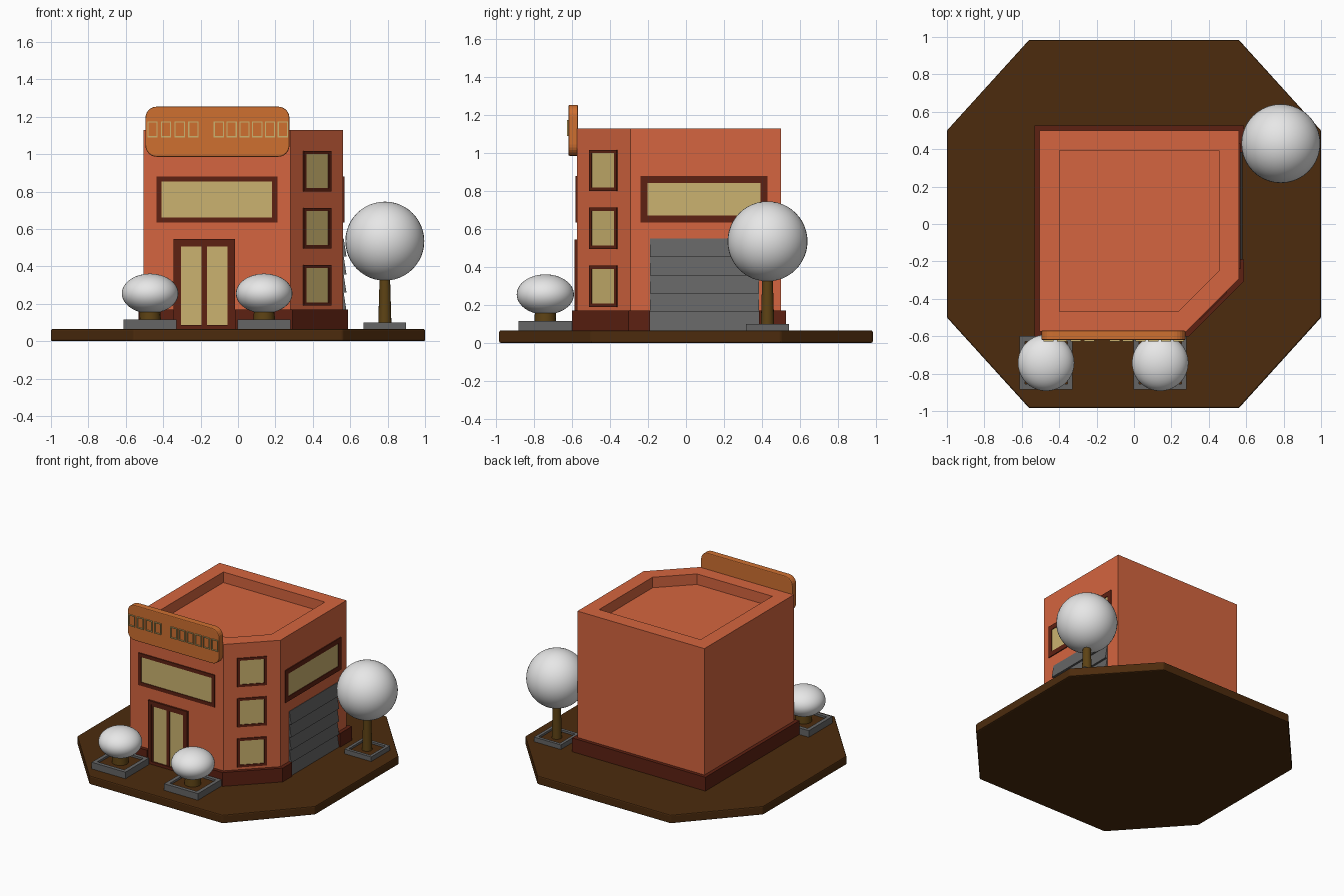
import bpy, bmesh, math
from mathutils import Matrix, Vector

if "Cube" in bpy.data.objects:
    bpy.data.objects.remove(bpy.data.objects["Cube"])


def material(name, r, g, b):
    m = bpy.data.materials.new(name)
    m.diffuse_color = (r, g, b, 1)
    m.use_nodes = True
    m.node_tree.nodes["Principled BSDF"].inputs["Base Color"].default_value = m.diffuse_color
    return m


WALL = material("terracotta", 0.66, 0.13, 0.05)
TRIM = material("dark_red", 0.11, 0.015, 0.006)
GLASS = material("cream_glass", 0.60, 0.45, 0.16)
SIGN = material("orange", 0.62, 0.16, 0.03)
GREY = material("grey", 0.13, 0.13, 0.13)
EARTH = material("earth_brown", 0.072, 0.024, 0.004)
BARK = material("bark", 0.11, 0.055, 0.007)
LEAF = material("pale_leaf", 0.8, 0.8, 0.8)


def finish(name, bm, mat, matrix=None, bevel=0, smooth=False):
    bmesh.ops.recalc_face_normals(bm, faces=bm.faces)
    mesh = bpy.data.meshes.new(name)
    bm.to_mesh(mesh)
    bm.free()
    mesh.materials.append(mat)
    ob = bpy.data.objects.new(name, mesh)
    bpy.context.collection.objects.link(ob)
    if matrix:
        ob.matrix_world = matrix
    if bevel:
        mod = ob.modifiers.new("bevel", 'BEVEL')
        mod.width, mod.segments = bevel, 2
    if smooth:
        bpy.ops.object.select_all(action='DESELECT')
        bpy.context.view_layer.objects.active = ob
        ob.select_set(True)
        bpy.ops.object.shade_smooth_by_angle(angle=math.radians(35))
    return ob


def add_prism(bm, pts, low, high):
    """Extrude an outline in xy from low to high and return the top face."""
    face = bm.faces.new([bm.verts.new((x, y, low)) for x, y in pts])
    up = bmesh.ops.extrude_face_region(bm, geom=[face])["geom"]
    bmesh.ops.translate(bm, vec=(0, 0, high - low),
                        verts=[v for v in up if isinstance(v, bmesh.types.BMVert)])
    return [f for f in up if isinstance(f, bmesh.types.BMFace)][0]


def add_box(bm, x0, x1, y0, y1, z0, z1):
    m = Matrix.Translation(((x0 + x1) / 2, (y0 + y1) / 2, (z0 + z1) / 2))
    bmesh.ops.create_cube(bm, size=1, matrix=m @ Matrix.Diagonal((x1 - x0, y1 - y0, z1 - z0, 1)))


def add_frame(bm, x0, x1, z0, z1, t, depth):
    """Four bars standing out of a wall (local -y is outward)."""
    add_box(bm, x0, x1, -depth, 0.01, z0, z0 + t)
    add_box(bm, x0, x1, -depth, 0.01, z1 - t, z1)
    add_box(bm, x0, x0 + t, -depth, 0.01, z0 + t, z1 - t)
    add_box(bm, x1 - t, x1, -depth, 0.01, z0 + t, z1 - t)


def window(name, wall, x0, x1, z0, z1, t):
    bm = bmesh.new()
    add_frame(bm, x0, x1, z0, z1, t, 0.007)
    finish(name + "_frame", bm, TRIM, wall)
    bm = bmesh.new()
    add_box(bm, x0 + t, x1 - t, -0.002, 0.005, z0 + t, z1 - t)
    finish(name + "_glass", bm, GLASS, wall)


# Wall frames: local x runs along the wall, local -y points outward
L, R, F, B = -0.505, 0.562, -0.575, 0.50
CX, CY = 0.28, -0.293
FRONT = Matrix.Translation((0, F, 0))
RIGHT = Matrix.Translation((R, 0, 0)) @ Matrix.Rotation(math.pi / 2, 4, 'Z')
CORNER = Matrix.Translation(((CX + R) / 2, (F + CY) / 2, 0)) @ Matrix.Rotation(math.pi / 4, 4, 'Z')

# Octagonal ground slab
bm = bmesh.new()
add_prism(bm, [(-.56, -.985), (.56, -.985), (1, -.5), (1, .5),
               (.56, .985), (-.56, .985), (-1, .5), (-1, -.5)], 0, 0.065)
finish("ground_slab", bm, EARTH, bevel=0.008)

# Building shell with a sunken roof
bm = bmesh.new()
top = add_prism(bm, [(L, F), (CX, F), (R, CY), (R, B), (L, B)], 0.06, 1.13)
bm.normal_update()
bmesh.ops.recalc_face_normals(bm, faces=bm.faces)
bmesh.ops.inset_region(bm, faces=[top], thickness=0.107, use_even_offset=True)
bmesh.ops.translate(bm, verts=top.verts, vec=(0, 0, -0.08))
# new wall faces under the sunken roof
rim = list(top.edges)
bmesh.ops.translate(bm, verts=top.verts, vec=(0, 0, 0.08))
wall = bmesh.ops.extrude_face_region(bm, geom=[top])["geom"]
bmesh.ops.translate(bm, vec=(0, 0, -0.08), verts=[v for v in wall if isinstance(v, bmesh.types.BMVert)])
if top.is_valid:
    bmesh.ops.delete(bm, geom=[top], context='FACES_ONLY')
finish("building_shell", bm, WALL)

# Plinth, left open at the door and the garage
o, k = 0.027, 0.011
bm = bmesh.new()
add_prism(bm, [(-.345, F), (-.345, F - o), (L - o, F - o), (L - o, B + o), (R + o, B + o), (R + o, .385),
               (R, .385), (R, B), (L, B), (L, F)], 0.06, 0.17)
add_prism(bm, [(R, -.19), (R + o, -.19), (R + o, CY - k), (CX + k, F - o), (-.015, F - o),
               (-.015, F), (CX, F), (R, CY)], 0.06, 0.17)
finish("plinth", bm, TRIM)

# Windows
window("front_window", FRONT, -0.435, 0.21, 0.635, 0.88, 0.027)
window("side_window", RIGHT, -0.24, 0.43, 0.635, 0.88, 0.036)
for i, z in enumerate((0.19, 0.495, 0.80)):
    window(f"corner_window_{i + 1}", CORNER, -0.103, 0.103, z, z + 0.218, 0.018)

# Double door
bm = bmesh.new()
add_frame(bm, -0.345, -0.015, 0.06, 0.545, 0.026, 0.014)
add_frame(bm, -0.319, -0.18, 0.07, 0.519, 0.014, 0.008)
add_frame(bm, -0.18, -0.041, 0.07, 0.519, 0.014, 0.008)
finish("door_frame", bm, TRIM, FRONT)
bm = bmesh.new()
for x in (-0.308, -0.168):
    add_box(bm, x, x + 0.116, -0.003, 0.005, 0.08, 0.508)
finish("door_glass", bm, GLASS, FRONT)

# Garage shutter of slanted slats
bm = bmesh.new()
for i in range(5):
    z = 0.065 + i * 0.097
    a, b = (bm.faces.new([bm.verts.new((x, y, h)) for y, h in
            ((0.005, z), (-0.018, z), (-0.003, z + 0.097), (0.005, z + 0.097))])
            for x in (-0.19, 0.385))
    for j in range(4):
        n = (j + 1) % 4
        bm.faces.new((a.verts[j], a.verts[n], b.verts[n], b.verts[j]))
finish("garage_shutter", bm, GREY, RIGHT)

# Rounded sign board, outlined in xz
bm = bmesh.new()
pts = []
for i, (sx, sz) in enumerate(((1, 1), (-1, 1), (-1, -1), (1, -1))):
    for s in range(7):
        a = math.pi / 2 * (i + s / 6)
        pts.append((-0.11 + sx * 0.325 + 0.06 * math.cos(a), 1.12 + sz * 0.074 + 0.06 * math.sin(a)))
add_prism(bm, pts, -0.005, 0.045)
finish("sign_board", bm, SIGN, FRONT @ Matrix.Rotation(math.pi / 2, 4, 'X'), bevel=0.006)

# Row of blank raised frames on the sign
bm = bmesh.new()
for start, count, pitch in ((-0.485, 4, 0.073), (-0.13, 6, 0.0685)):
    for i in range(count):
        x = start + i * pitch
        add_frame(bm, x, x + 0.055, 1.09, 1.175, 0.006, 0.008)
finish("sign_frames", bm, GLASS, Matrix.Translation((0, F - 0.045, 0)))


# Planters with round crowns
def plant(name, x, y, half, rim_top, trunk, crown_z, crown):
    place = Matrix.Translation((x, y, 0))
    bm = bmesh.new()
    t = half * 0.2
    for s in (-1, 1):
        add_box(bm, -half, half, *sorted((s * half, s * (half - t))), 0.05, rim_top)
        add_box(bm, *sorted((s * half, s * (half - t))), -half + t, half - t, 0.05, rim_top)
    finish(name + "_planter", bm, GREY, place)
    bm = bmesh.new()
    add_box(bm, -half + t, half - t, -half + t, half - t, 0.05, rim_top - 0.015)
    finish(name + "_soil", bm, EARTH, place)
    r0, r1 = trunk
    z0, z1 = 0.07, crown_z
    bm = bmesh.new()
    bmesh.ops.create_cone(bm, cap_ends=True, segments=16, radius1=r0, radius2=r1, depth=z1 - z0,
                          matrix=Matrix.Translation((0, 0, (z0 + z1) / 2)))
    finish(name + "_trunk", bm, BARK, place, smooth=True)
    bm = bmesh.new()
    bmesh.ops.create_uvsphere(bm, u_segments=40, v_segments=24, radius=1, matrix=Matrix.Translation(
        (0, 0, crown_z)) @ Matrix.Diagonal((crown[0], crown[0], crown[1], 1)))
    finish(name + "_crown", bm, LEAF, place, smooth=True)


plant("tree", 0.785, 0.43, 0.113, 0.10, (0.036, 0.022), 0.535, (0.211, 0.211))
plant("left_bush", -0.47, -0.742, 0.142, 0.115, (0.06, 0.05), 0.255, (0.151, 0.106))
plant("right_bush", 0.14, -0.742, 0.142, 0.115, (0.06, 0.05), 0.255, (0.151, 0.106))
